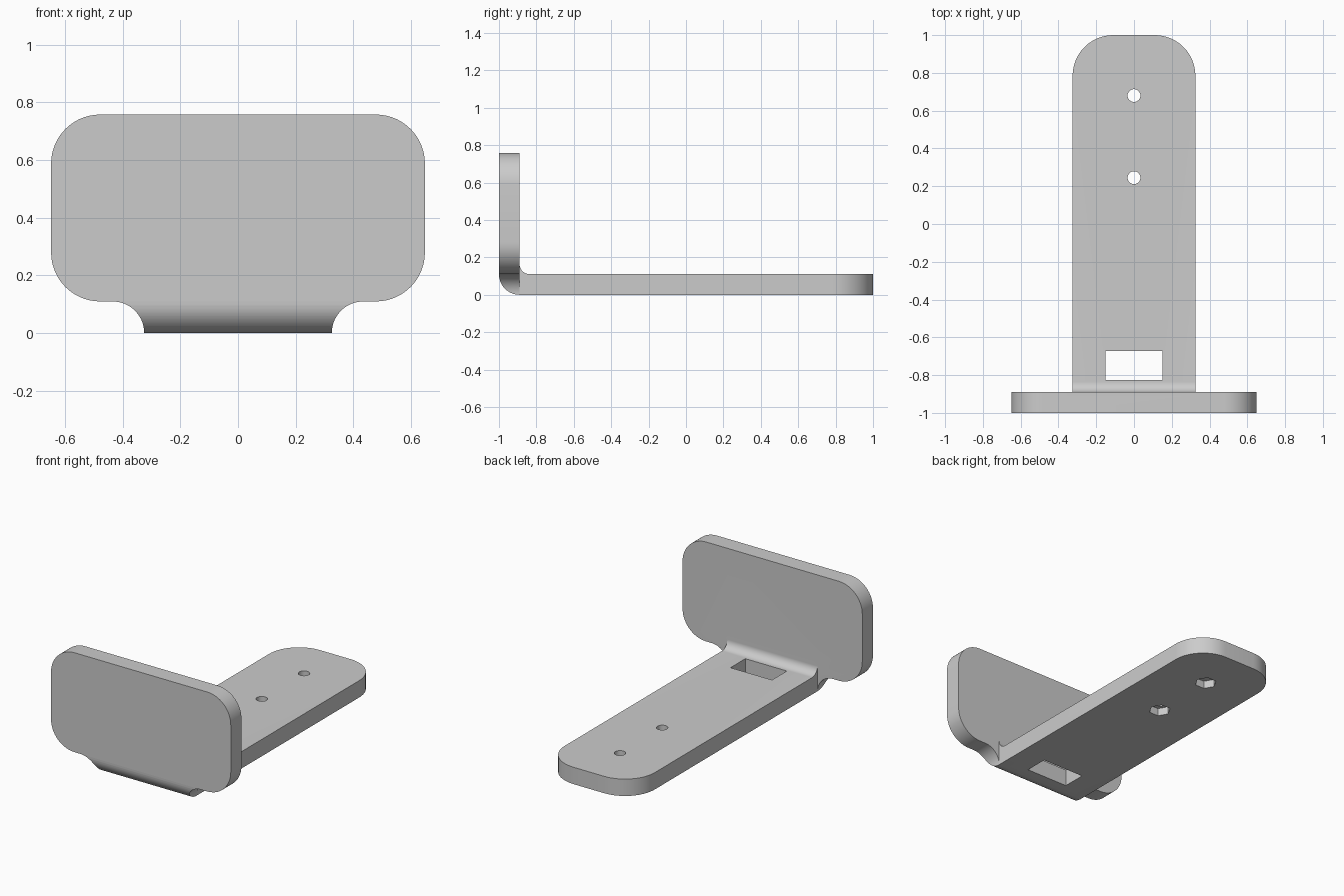
import bpy
import bmesh
from math import cos, sin, pi, radians
from mathutils import Vector

if "Cube" in bpy.data.objects:
    bpy.data.objects.remove(bpy.data.objects["Cube"], do_unlink=True)

T = 0.11        # sheet thickness
HALF = 0.325    # half width of the base
WIDE = 0.648    # half width of the upright plate
TOP = 0.758     # height of the upright plate
INNER = T - 1   # inner face of the upright plate


def arc(cx, cy, r, start, end, steps=14):
    angles = [radians(start + (end - start) * i / steps) for i in range(steps + 1)]
    return [(cx + r * cos(a), cy + r * sin(a)) for a in angles]


def mirrored(half):
    """Close an outline from its +x half."""
    return half + [(-x, y) for x, y in reversed(half)]


def prism(name, outline, low, high, place):
    """Extrude a 2D outline from low to high; place maps (u, v, depth) to a point."""
    bm = bmesh.new()
    face = bm.faces.new([bm.verts.new(place(u, v, low)) for u, v in outline])
    moved = bmesh.ops.extrude_face_region(bm, geom=[face])["geom"]
    shift = Vector(place(0, 0, high)) - Vector(place(0, 0, low))
    bmesh.ops.translate(bm, vec=shift, verts=[v for v in moved if isinstance(v, bmesh.types.BMVert)])
    bmesh.ops.recalc_face_normals(bm, faces=bm.faces)
    mesh = bpy.data.meshes.new(name)
    bm.to_mesh(mesh)
    bm.free()
    obj = bpy.data.objects.new(name, mesh)
    bpy.context.collection.objects.link(obj)
    return obj


def along_x(u, v, d):
    return (d, u, v)


def along_y(u, v, d):
    return (u, d, v)


def along_z(u, v, d):
    return (u, v, d)


def combine(target, tool, operation):
    tool.hide_render = True
    mod = target.modifiers.new(operation.title(), "BOOLEAN")
    mod.operation, mod.solver, mod.object = operation, "EXACT", tool
    bpy.context.view_layer.objects.active = target
    bpy.ops.object.modifier_apply(modifier=mod.name)
    bpy.data.objects.remove(tool, do_unlink=True)


# Bent sheet: side profile with round outer bend and small inner fillet
r = 0.055
side = (arc(INNER, T, T, 180, 270) + [(1.1, 0), (1.1, T)]
        + arc(INNER + r, T + r, r, 270, 180) + [(INNER, 1), (-1, 1)])
bracket = prism("bracket", side, -0.8, 0.8, along_x)

# Front outline: rounded upright plate flaring out of a narrower neck
c = 0.17
front = mirrored([(HALF, -0.1)] + arc(HALF + T, 0, T, 180, 90)
                 + arc(WIDE - c, T + c, c, -90, 0) + arc(WIDE - c, TOP - c, c, 0, 90))
combine(bracket, prism("front_outline", front, -1.2, 1.2, along_y), "INTERSECT")

# Top outline: wide at the upright plate, long base with a rounded end
c = 0.215
plan = mirrored([(0.75, -1.15), (0.75, INNER), (HALF, INNER)]
                + arc(HALF - c, 1 - c, c, 0, 90))
combine(bracket, prism("top_outline", plan, -0.2, 1.2, along_z), "INTERSECT")

# Rectangular slot
slot = mirrored([(0.15, -0.825), (0.15, -0.672)])
combine(bracket, prism("slot_cutter", slot, -0.1, 0.3, along_z), "DIFFERENCE")

# Screw holes with hexagonal nut pockets underneath
for y in (0.245, 0.68):
    hole = arc(0, y, 0.034, 0, 360, 32)[:-1]
    combine(bracket, prism("hole_cutter", hole, -0.1, 0.3, along_z), "DIFFERENCE")
    nut = arc(0, y, 0.066, 0, 360, 6)[:-1]
    combine(bracket, prism("nut_cutter", nut, -0.1, 0.05, along_z), "DIFFERENCE")

# Plain grey finish
grey = bpy.data.materials.new("grey")
grey.use_nodes = True
colour = (0.6, 0.6, 0.6, 1)
grey.diffuse_color = colour
grey.node_tree.nodes["Principled BSDF"].inputs["Base Color"].default_value = colour
bracket.data.materials.clear()
bracket.data.materials.append(grey)

bpy.ops.object.select_all(action="DESELECT")
bracket.select_set(True)
bpy.context.view_layer.objects.active = bracket
bpy.ops.object.shade_smooth_by_angle(angle=radians(30))
